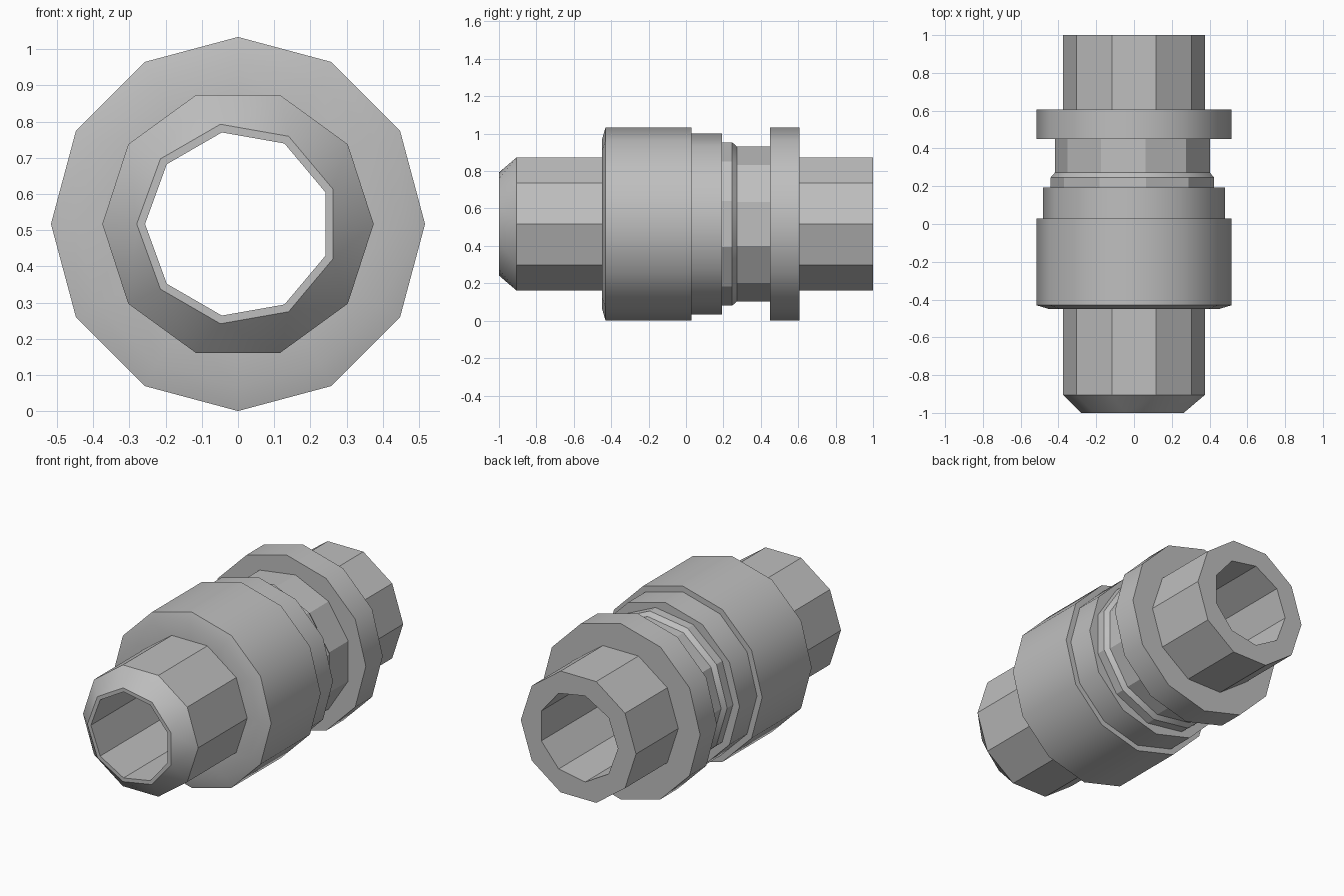
import bpy, bmesh, math

cube = bpy.data.objects.get("Cube")
if cube:
    bpy.data.objects.remove(cube, do_unlink=True)

AXIS_Z = 0.517
GREY = (0.52, 0.52, 0.52, 1.0)

steel = bpy.data.materials.new("grey_metal")
steel.use_nodes = True
steel.diffuse_color = GREY
steel.node_tree.nodes["Principled BSDF"].inputs["Base Color"].default_value = GREY


def ring(bm, sides, radius, y):
    """Polygon ring around the y axis, first corner pointing to -x."""
    verts = []
    for i in range(sides):
        a = math.pi + math.tau * i / sides
        verts.append(bm.verts.new((radius * math.cos(a), y, AXIS_Z + radius * math.sin(a))))
    return verts


def stitch(bm, a, b):
    """Join two rings, with triangles where their side counts differ."""
    na, nb = len(a), len(b)
    i = j = 0
    while i < na or j < nb:
        step_a, step_b = (i + 1) * nb, (j + 1) * na
        p, q = a[i % na], b[j % nb]
        if na == nb:
            bm.faces.new((p, a[(i + 1) % na], b[(j + 1) % nb], q))
            i, j = i + 1, j + 1
        elif j >= nb or (i < na and step_a <= step_b):
            bm.faces.new((p, a[(i + 1) % na], q))
            i += 1
        else:
            bm.faces.new((p, b[(j + 1) % nb], q))
            j += 1


def turned_part(name, profile):
    """Closed ring-shaped body from (sides, radius, y) steps."""
    bm = bmesh.new()
    rings = [ring(bm, *step) for step in profile]
    for a, b in zip(rings, rings[1:] + rings[:1]):
        stitch(bm, a, b)
    bmesh.ops.recalc_face_normals(bm, faces=bm.faces[:])
    mesh = bpy.data.meshes.new(name)
    bm.to_mesh(mesh)
    bm.free()
    mesh.materials.append(steel)
    obj = bpy.data.objects.new(name, mesh)
    bpy.context.collection.objects.link(obj)
    bpy.ops.object.select_all(action="DESELECT")
    obj.select_set(True)
    bpy.context.view_layer.objects.active = obj
    bpy.ops.object.shade_smooth_by_angle(angle=math.radians(31))
    return obj


# Long ten-sided tube with a tapered nose and a nine-sided bore
turned_part("tube", [
    (9, 0.257, -1.0), (9, 0.28, -1.0), (10, 0.375, -0.905),
    (10, 0.375, 1.0), (9, 0.257, 1.0),
])

CORE = 0.32  # hidden inner radius, inside the tube wall

# Wide collar with a chamfered front edge and a step at the back
turned_part("collar", [
    (12, CORE, -0.45), (12, 0.45, -0.45), (12, 0.517, -0.43),
    (12, 0.517, 0.03), (12, 0.483, 0.03), (12, 0.483, 0.193), (12, CORE, 0.193),
])

# Eleven-sided neck with a raised, tapered shoulder
turned_part("neck", [
    (11, CORE, 0.15), (11, 0.441, 0.15), (11, 0.441, 0.247),
    (11, 0.419, 0.272), (11, 0.419, 0.48), (11, CORE, 0.48),
])

# Rear flange
turned_part("rear_flange", [
    (12, CORE, 0.45), (12, 0.517, 0.45), (12, 0.517, 0.607), (12, CORE, 0.607),
])
